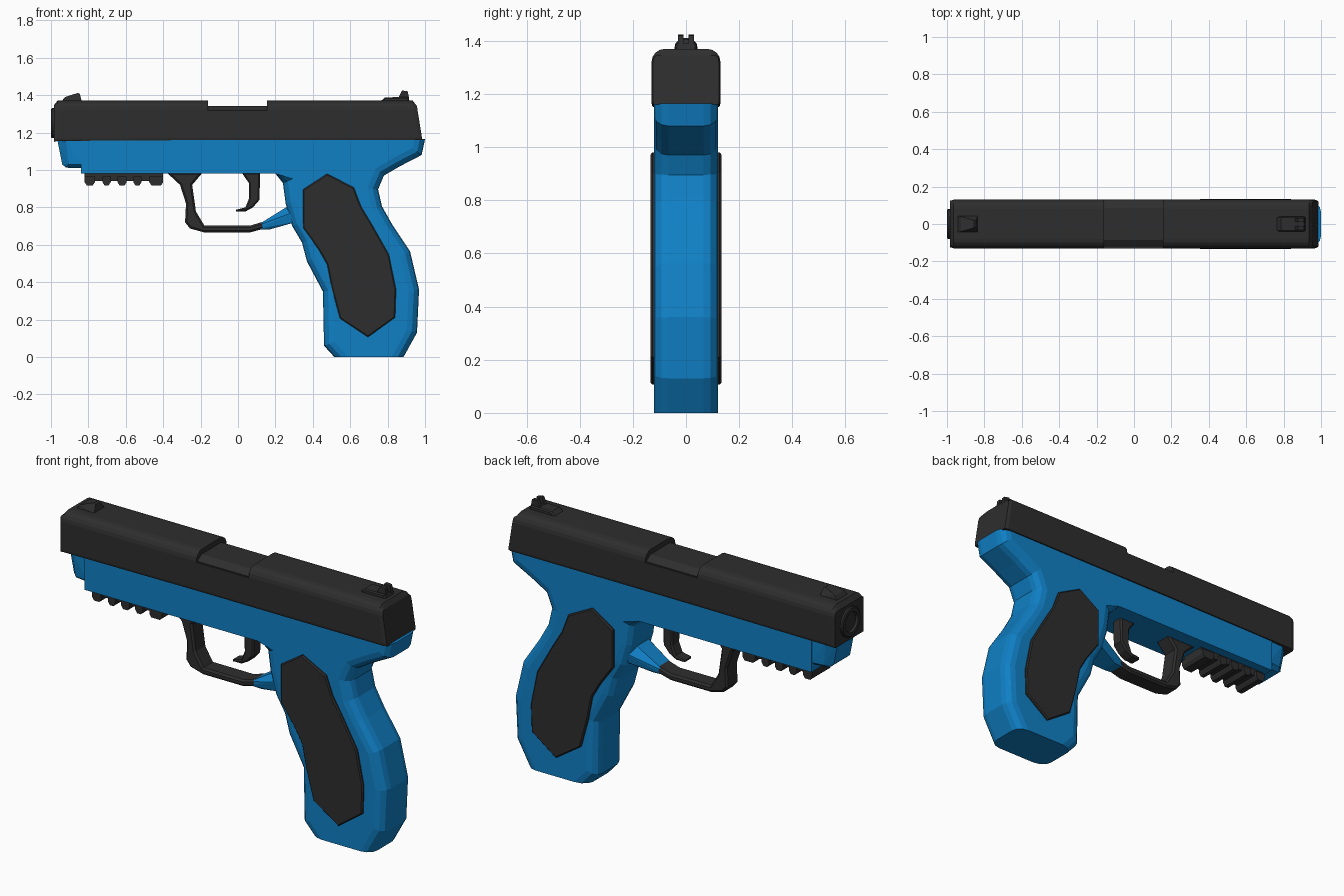
import bpy, bmesh, math
from mathutils import Matrix


def material(name, rgb):
    m = bpy.data.materials.new(name)
    m.diffuse_color = (*rgb, 1)
    return m


BLACK = material("matte_black", (0.027, 0.027, 0.027))
BLUE = material("bright_blue", (0.005, 0.215, 0.56))


def finish(name, bm, mat):
    bmesh.ops.recalc_face_normals(bm, faces=bm.faces[:])
    me = bpy.data.meshes.new(name)
    bm.to_mesh(me)
    bm.free()
    me.materials.append(mat)
    ob = bpy.data.objects.new(name, me)
    bpy.context.collection.objects.link(ob)
    return ob


def loft(name, rings, mat):
    """Join equal-sized rings of points and cap both ends."""
    bm = bmesh.new()
    vs = [[bm.verts.new(p) for p in r] for r in rings]
    n = len(vs[0])
    for a, b in zip(vs, vs[1:]):
        for i in range(n):
            j = (i + 1) % n
            bm.faces.new((a[i], a[j], b[j], b[i]))
    bm.faces.new(vs[0])
    bm.faces.new(vs[-1])
    return finish(name, bm, mat)


def prism(name, pts, y0, y1, mat, bevel=0, segs=1, rule=None):
    """Extrude an x-z outline along y, bevelling chosen side rim edges."""
    bm = bmesh.new()
    a = [bm.verts.new((x, y0, z)) for x, z in pts]
    b = [bm.verts.new((x, y1, z)) for x, z in pts]
    n = len(pts)
    for i in range(n):
        j = (i + 1) % n
        bm.faces.new((a[i], a[j], b[j], b[i]))
    bm.faces.new(a)
    bm.faces.new(b)
    bmesh.ops.recalc_face_normals(bm, faces=bm.faces[:])
    if bevel:
        rim = [e for e in bm.edges
               if abs(e.verts[0].co.y - e.verts[1].co.y) < 1e-5
               and (rule is None or rule(e.verts[0].co, e.verts[1].co))]
        bmesh.ops.bevel(bm, geom=rim, offset=bevel, segments=segs,
                        profile=0.5, affect='EDGES', clamp_overlap=False)
    return finish(name, bm, mat)


def hull(name, pts, mat):
    bm = bmesh.new()
    for p in pts:
        bm.verts.new(p)
    bmesh.ops.convex_hull(bm, input=bm.verts[:])
    return finish(name, bm, mat)


# slide: rounded section swept along x, lowered at the port, slanted at the rear
def slide_ring(x, top, bottom=1.16, scale=1.0, slant=0.0):
    half = [(0.127, bottom), (0.13, bottom + 0.012)]
    for k in range(5):
        t = k * math.pi / 8
        half.append((0.08 + 0.05 * math.cos(t), 1.32 + 0.05 * math.sin(t)))
    ring = half + [(-y, z) for y, z in reversed(half)]
    return [(x + slant * (1.37 - z), y * scale, min(z, top)) for y, z in ring]


loft("slide", [
    slide_ring(-0.985, 1.345, 1.15, 0.95), slide_ring(-0.965, 1.37, 1.155),
    slide_ring(-0.16, 1.37), slide_ring(-0.16, 1.315),
    slide_ring(0.155, 1.315), slide_ring(0.155, 1.37),
    slide_ring(0.935, 1.37, slant=0.16), slide_ring(0.952, 1.345, scale=0.95, slant=0.16)],
    BLACK)

# barrel hood seen through the port
hood = [(-0.122, 1.25), (-0.122, 1.318), (-0.085, 1.343),
        (0.085, 1.343), (0.122, 1.318), (0.122, 1.25)]
loft("barrel_hood", [[(x, y, z) for y, z in hood] for x in (-0.17, 0.165)], BLACK)

# muzzle: stepped ring with a bore
loft("muzzle", [[(x, r * math.cos(i * math.pi / 12), 1.25 + r * math.sin(i * math.pi / 12))
                 for i in range(24)]
                for x, r in ((-0.95, 0.08), (-0.995, 0.08), (-1.0, 0.074),
                             (-1.0, 0.055), (-0.988, 0.05))], BLACK)

# frame and grip in one outline, rounded on the grip only
frame = [(-0.84, 1.165), (-0.84, 0.98), (0.20, 0.98), (0.24, 0.93), (0.255, 0.82),
         (0.29, 0.70), (0.342, 0.612), (0.369, 0.51), (0.454, 0.35), (0.46, 0.06),
         (0.515, 0.0), (0.885, 0.0), (0.957, 0.13), (0.968, 0.36), (0.92, 0.564),
         (0.824, 0.709), (0.77, 0.805), (0.749, 0.896), (0.78, 0.97),
         (0.866, 1.02), (0.982, 1.08), (1.0, 1.165)]


def grip_rim(a, b):
    if max(a.z, b.z) < 0.02:
        return False
    return min(a.x, b.x) > 0.7 or (min(a.x, b.x) > 0.19 and max(a.z, b.z) < 0.985)


prism("frame_and_grip", frame, -0.12, 0.12, BLUE, 0.055, 3, grip_rim)

# front of the frame under the muzzle
hull("frame_nose", [(x, s * y, z) for s in (-1, 1) for x, y, z in (
    (-0.83, 0.115, 1.16), (-0.83, 0.115, 1.03), (-0.83, 0.09, 1.01),
    (-0.92, 0.112, 1.16), (-0.905, 0.105, 1.03), (-0.92, 0.08, 1.012),
    (-0.965, 0.07, 1.155), (-0.94, 0.07, 1.03))], BLUE)

# grip panels on both sides
panel = [(0.476, 0.98), (0.62, 0.906), (0.658, 0.805), (0.716, 0.709), (0.807, 0.548),
         (0.845, 0.361), (0.84, 0.211), (0.695, 0.106), (0.545, 0.206), (0.503, 0.36),
         (0.476, 0.495), (0.43, 0.575), (0.348, 0.69), (0.348, 0.896)]
for s, side in ((-1, "front"), (1, "back")):
    prism("grip_panel_" + side, panel, s * 0.11, s * 0.133, BLACK, 0.006)

# blue spur joining guard and grip
hull("guard_spur", [(x, s * y, z) for s in (-1, 1) for x, y, z in (
    (0.096, 0.04, 0.70), (0.10, 0.04, 0.682), (0.17, 0.045, 0.682),
    (0.257, 0.05, 0.80), (0.34, 0.06, 0.83), (0.34, 0.115, 0.79),
    (0.257, 0.065, 0.714), (0.34, 0.10, 0.73))], BLUE)

# trigger guard and trigger
guard = [(-0.38, 0.985), (-0.31, 0.92), (-0.278, 0.82), (-0.283, 0.72), (-0.257, 0.687),
         (-0.18, 0.666), (0.064, 0.666), (0.19, 0.70), (0.19, 0.74), (0.064, 0.702),
         (-0.18, 0.703), (-0.225, 0.778), (-0.245, 0.92), (-0.19, 0.985)]
prism("trigger_guard", guard, -0.05, 0.05, BLACK, 0.01)
trigger = [(0.02, 0.985), (0.058, 0.93), (0.06, 0.85), (0.04, 0.80), (-0.012, 0.787),
           (-0.012, 0.778), (0.04, 0.778), (0.08, 0.80), (0.115, 0.84), (0.118, 0.985)]
prism("trigger", trigger, -0.035, 0.035, BLACK, 0.008)

# accessory rail with cross teeth
prism("rail", [(-0.82, 0.985), (-0.82, 0.942), (-0.40, 0.942), (-0.40, 0.985)],
      -0.07, 0.07, BLACK)
for i, (a, b) in enumerate(((-0.82, -0.765), (-0.725, -0.68), (-0.645, -0.595),
                            (-0.56, -0.515), (-0.475, -0.40))):
    prism(f"rail_tooth_{i + 1}", [(a, 0.965), (a, 0.935), (a + 0.012, 0.917),
          (b - 0.012, 0.917), (b, 0.935), (b, 0.965)], -0.085, 0.085, BLACK)

# sights
hull("front_sight", [(x, s * y, z) for s in (-1, 1) for x, y, z in (
    (-0.945, 0.045, 1.365), (-0.835, 0.045, 1.365), (-0.925, 0.04, 1.39),
    (-0.855, 0.02, 1.412), (-0.845, 0.02, 1.405))], BLACK)
prism("rear_sight_base", [(0.755, 1.36), (0.785, 1.388), (0.91, 1.39), (0.92, 1.36)],
      -0.04, 0.04, BLACK, 0.006)
for s, side in ((-1, "front"), (1, "back")):
    prism("rear_sight_post_" + side, [(0.855, 1.38), (0.877, 1.425), (0.908, 1.42), (0.915, 1.38)],
          s * 0.01, s * 0.03, BLACK)
